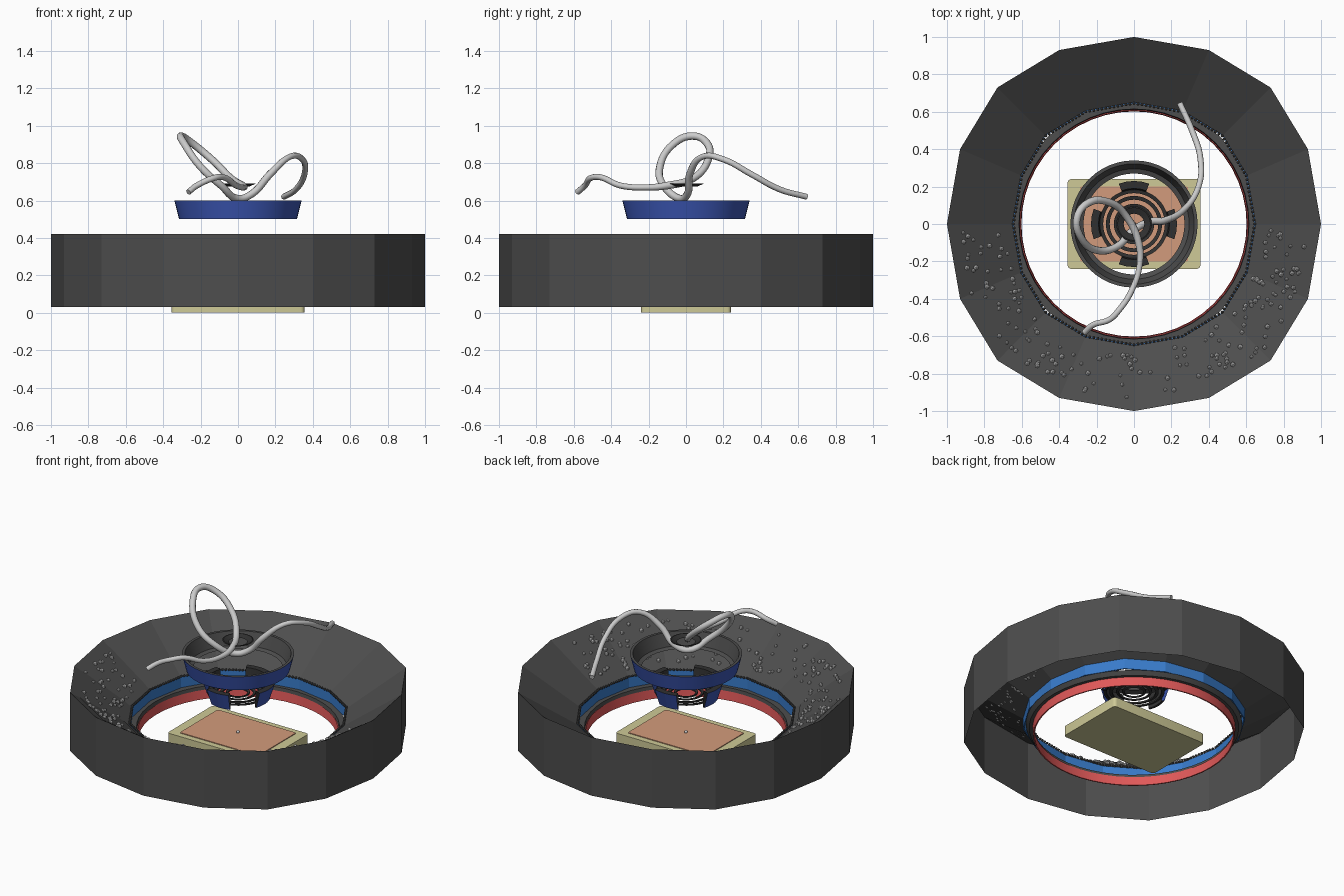
import bpy, bmesh, math, random
from mathutils import Vector

random.seed(4)
if "Cube" in bpy.data.objects:
    bpy.data.objects.remove(bpy.data.objects["Cube"])


def material(name, rgb):
    m = bpy.data.materials.new(name)
    m.use_nodes = True
    m.diffuse_color = (*rgb, 1)
    m.node_tree.nodes["Principled BSDF"].inputs["Base Color"].default_value = (*rgb, 1)
    return m


DARK = material("dark grey", (0.075, 0.075, 0.075))
BLACK = material("near black", (0.03, 0.03, 0.03))
SILVER = material("silver", (0.6, 0.6, 0.6))
NAVY = material("deep blue", (0.045, 0.095, 0.46))
BLUE = material("bright blue", (0.04, 0.2, 0.6))
RED = material("red", (0.75, 0.1, 0.1))
CREAM = material("pale yellow", (0.62, 0.59, 0.31))
SALMON = material("salmon", (0.65, 0.33, 0.2))


def finish(name, bm, mats, smooth=False):
    me = bpy.data.meshes.new(name)
    bm.to_mesh(me)
    bm.free()
    for m in mats:
        me.materials.append(m)
    ob = bpy.data.objects.new(name, me)
    bpy.context.collection.objects.link(ob)
    if smooth:
        bpy.ops.object.select_all(action='DESELECT')
        ob.select_set(True)
        bpy.context.view_layer.objects.active = ob
        bpy.ops.object.shade_smooth_by_angle(angle=math.radians(35))
    return ob


def loft(name, rings, mats, closed=True, strips=None, smooth=False):
    """Skin successive rings of points; strips gives a material slot per strip."""
    bm = bmesh.new()
    vs = [[bm.verts.new(p) for p in r] for r in rings]
    n = len(vs[0])
    for k in range(len(vs) - 1):
        for i in range(n if closed else n - 1):
            j = (i + 1) % n
            f = bm.faces.new((vs[k][i], vs[k][j], vs[k + 1][j], vs[k + 1][i]))
            f.material_index = strips[k] if strips else 0
    return finish(name, bm, mats, smooth)


def lathe(name, profile, mats, n=48, strips=None):
    turn = [2 * math.pi * i / n for i in range(n)]
    rings = [[(r * math.cos(a), r * math.sin(a), z) for a in turn] for r, z in profile]
    return loft(name, rings, mats, True, strips, True)


# Sixteen-sided outline, one quarter turned four times
quarter = [(1, 0), (0.93, 0.4), (0.73, 0.73), (0.4, 0.93)]
outline = []
for q in range(4):
    for x, y in quarter:
        for _ in range(q):
            x, y = -y, x
        outline.append((x, y))

RIM_Z, LIP_Z, LIP = 0.42, 0.18, 0.65


def slope_z(s):
    return LIP_Z + (RIM_Z - LIP_Z) * (s - LIP) / (1 - LIP)


def ring(s, z, pts=outline):
    return [(x * s, y * s, z) for x, y in pts]


# Outer wall and sloping funnel
loft("outer_shell", [ring(LIP, LIP_Z), ring(1, RIM_Z), ring(1, 0.03)], [DARK])

# Raised panel on the front half of the funnel
front = outline[8:] + outline[:1]
loft("front_panel", [ring(s, slope_z(s) + 0.004, front) for s in (0.68, 0.95)], [DARK], False)

# Scattered beads on the panel
bm = bmesh.new()
for _ in range(175):
    u, s = random.uniform(0.1, 7.9), random.uniform(0.69, 0.94)
    i = int(u)
    a, b = Vector(front[i]), Vector(front[i + 1])
    p = a.lerp(b, u - i) * s
    made = bmesh.ops.create_icosphere(bm, subdivisions=1, radius=random.uniform(0.010, 0.015))
    bmesh.ops.translate(bm, verts=made["verts"], vec=(p.x, p.y, slope_z(s) + 0.008))
finish("beads", bm, [SILVER], True)

# Stitched cord along the funnel lip
bm = bmesh.new()
for i in range(16):
    a, b = Vector(outline[i]), Vector(outline[(i + 1) % 16])
    for k in range(12):
        p = a.lerp(b, k / 12) * 0.645
        made = bmesh.ops.create_icosphere(bm, subdivisions=1, radius=0.009)
        bmesh.ops.translate(bm, verts=made["verts"], vec=(p.x, p.y, LIP_Z + 0.006))
finish("lip_cord", bm, [DARK], True)

# Stacked bands inside the opening
loft("blue_band", [ring(0.647, 0.18), ring(0.647, 0.11), ring(0.655, 0.11), ring(0.655, 0.18)], [BLUE])
lathe("step_ring", [(0.655, 0.11), (0.615, 0.11), (0.612, 0.085), (0.635, 0.085), (0.655, 0.11)], [DARK])
lathe("red_band", [(0.615, 0.09), (0.61, 0.03), (0.602, 0.03), (0.607, 0.09)], [RED])

# Floating cup, blue outside and dark inside
lathe("cup", [(0.27, 0.505), (0.315, 0.5), (0.34, 0.6), (0.322, 0.6), (0.295, 0.515), (0.27, 0.505)],
      [DARK, NAVY], strips=[0, 1, 0, 0, 0])

# Four tapered tabs below the cup
for k, side in enumerate(("right", "back", "left", "front")):
    mid = k * math.pi / 2
    spans = [mid + t * 0.36 for t in (-1, -0.5, 0, 0.5, 1)]

    def arc(r, z):
        return [(r * math.cos(a), r * math.sin(a), z) for a in spans]
    loft(side + "_tab", [arc(0.19, 0.42), arc(0.18, 0.31), arc(0.195, 0.31), arc(0.23, 0.42), arc(0.19, 0.42)],
         [BLACK, NAVY], False, [0, 0, 1, 0])

# Concentric suspension rings
for i, (r_in, r_out) in enumerate(((0.165, 0.185), (0.13, 0.15), (0.092, 0.108), (0.058, 0.072))):
    lathe("suspension_ring_%d" % (i + 1),
          [(r_in, 0.33), (r_out, 0.335), (r_out, 0.345), (r_in, 0.34), (r_in, 0.33)], [BLACK])

# Small floating collar
lathe("top_collar", [(0.06, 0.675), (0.095, 0.69), (0.088, 0.692), (0.055, 0.678), (0.06, 0.675)], [BLACK], 32)


def rounded_slab(name, hx, hy, z0, z1, r, mat):
    pts = []
    for k, (sx, sy) in enumerate(((1, 1), (-1, 1), (-1, -1), (1, -1))):
        for t in range(5):
            a = (k + t / 4) * math.pi / 2
            pts.append((sx * (hx - r) + r * math.cos(a), sy * (hy - r) + r * math.sin(a)))
    bm = bmesh.new()
    f = bm.faces.new([bm.verts.new((x, y, z0)) for x, y in pts])
    up = bmesh.ops.extrude_face_region(bm, geom=[f])["geom"]
    bmesh.ops.translate(bm, verts=[v for v in up if isinstance(v, bmesh.types.BMVert)], vec=(0, 0, z1 - z0))
    bmesh.ops.recalc_face_normals(bm, faces=bm.faces)
    return finish(name, bm, [mat], True)


# Base block with its inlaid plate and centre pin
rounded_slab("base_block", 0.355, 0.24, 0, 0.065, 0.02, CREAM)
rounded_slab("base_plate", 0.29, 0.2, 0.062, 0.07, 0.01, SALMON)
bm = bmesh.new()
bmesh.ops.create_uvsphere(bm, u_segments=12, v_segments=8, radius=0.01)
bmesh.ops.translate(bm, verts=bm.verts, vec=(0, 0, 0.075))
finish("centre_pin", bm, [SILVER], True)

# Looping cable
path = [(0.245, 0.645, 0.62), (0.31, 0.5, 0.66), (0.355, 0.35, 0.74), (0.345, 0.2, 0.82),
        (0.28, 0.09, 0.835), (0.17, 0.02, 0.74), (0.08, 0.01, 0.64), (0, -0.03, 0.61),
        (-0.09, -0.12, 0.68), (-0.2, -0.14, 0.78), (-0.285, -0.07, 0.9), (-0.305, 0.03, 0.945),
        (-0.25, 0.11, 0.91), (-0.13, 0.115, 0.81), (-0.04, 0.04, 0.72), (0.025, -0.1, 0.68),
        (0.03, -0.22, 0.67), (-0.01, -0.35, 0.68), (-0.08, -0.46, 0.725), (-0.13, -0.51, 0.72),
        (-0.22, -0.54, 0.68), (-0.265, -0.58, 0.645)]
cu = bpy.data.curves.new("cable", 'CURVE')
cu.dimensions = '3D'
cu.bevel_depth = 0.02
cu.bevel_resolution = 3
cu.use_fill_caps = True
cu.resolution_u = 6
sp = cu.splines.new('BEZIER')
sp.bezier_points.add(len(path) - 1)
for i, (bp, co) in enumerate(zip(sp.bezier_points, path)):
    bp.co = co
    bp.handle_left_type = bp.handle_right_type = 'AUTO'
    bp.radius = 1.0 if 4 < i < 16 else 0.8
cu.materials.append(SILVER)
bpy.context.collection.objects.link(bpy.data.objects.new("cable", cu))
